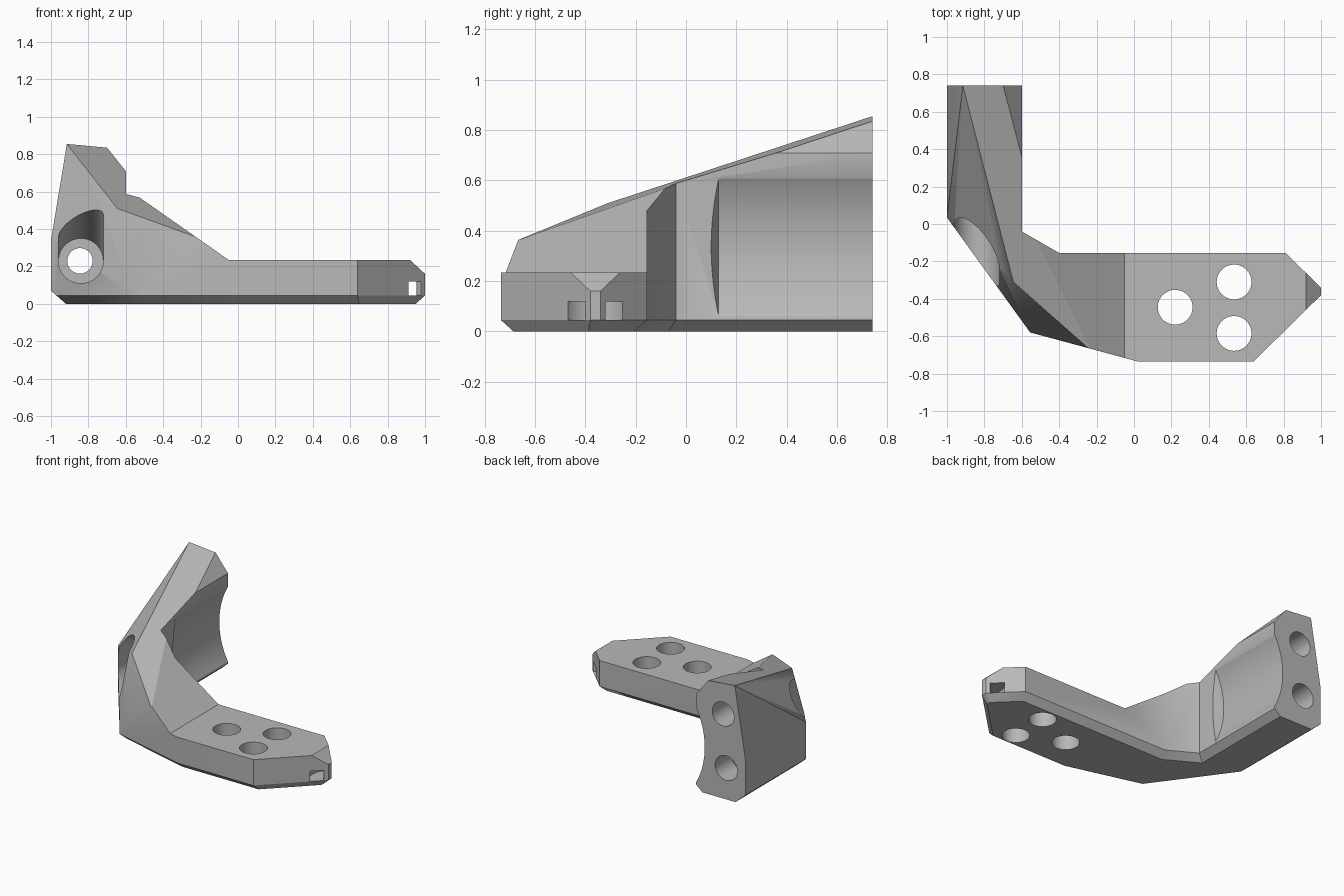
import bpy, bmesh, math
from mathutils import Vector

cube = bpy.data.objects.get("Cube")
if cube:
    bpy.data.objects.remove(cube, do_unlink=True)

grey = bpy.data.materials.new("plain grey")
grey.use_nodes = True
grey.diffuse_color = (0.48, 0.48, 0.48, 1)
grey.node_tree.nodes["Principled BSDF"].inputs["Base Color"].default_value = (0.48, 0.48, 0.48, 1)


def make_object(name, bm):
    bmesh.ops.recalc_face_normals(bm, faces=bm.faces)
    mesh = bpy.data.meshes.new(name)
    bm.to_mesh(mesh)
    bm.free()
    obj = bpy.data.objects.new(name, mesh)
    bpy.context.collection.objects.link(obj)
    mesh.materials.append(grey)
    return obj


def loft(name, rings):
    """Skin equal-length rings of points and cap both ends."""
    bm = bmesh.new()
    rows = [[bm.verts.new(p) for p in ring] for ring in rings]
    n = len(rows[0])
    for a, b in zip(rows, rows[1:]):
        for i in range(n):
            j = (i + 1) % n
            bm.faces.new((a[i], a[j], b[j], b[i]))
    bm.faces.new(rows[0][::-1])
    bm.faces.new(rows[-1])
    return make_object(name, bm)


def circle(axis, u, v, w, r, n=48):
    """Circle at height w on the z axis, or at depth w on the y axis."""
    pts = []
    for i in range(n):
        t = 2 * math.pi * i / n
        a, b = u + r * math.cos(t), v + r * math.sin(t)
        pts.append((a, b, w) if axis == "z" else (a, w, b))
    return pts


def rod(name, axis, u, v, *stations, n=48):
    """Turned solid from (position, radius) stations."""
    return loft(name, [circle(axis, u, v, w, r, n) for w, r in stations])


def side_profile(name, pts, y0, y1):
    return loft(name, [[(x, y, z) for x, z in pts] for y in (y0, y1)])


def carve(target, cutter):
    mod = target.modifiers.new("cut", "BOOLEAN")
    mod.operation = "DIFFERENCE"
    mod.solver = "EXACT"
    mod.object = cutter
    bpy.context.view_layer.objects.active = target
    bpy.ops.object.modifier_apply(modifier=mod.name)
    bpy.data.objects.remove(cutter, do_unlink=True)


def inset(pts, dists):
    """Move each edge of a clockwise outline inward by its own distance."""
    n = len(pts)
    lines = []
    for i in range(n):
        p, q = Vector(pts[i]), Vector(pts[(i + 1) % n])
        d = (q - p).normalized()
        lines.append((p + Vector((d.y, -d.x)) * dists[i], d))
    out = []
    for i in range(n):
        (p, d), (q, e) = lines[i - 1], lines[i]
        out.append(p + d * ((q - p).cross(e) / d.cross(e)))
    return out


# Body: bent plan outline with a chamfered underside
outline = [(-1, .74), (-.6, .74), (-.6, -.04), (-.4, -.155), (.81, -.155), (1, -.34),
           (1, -.38), (.64, -.735), (.02, -.735), (-.555, -.58), (-1, .035)]
lower = inset(outline, [0, .05, .05, .05, .05, .05, .03, .05, .05, .05, .05])
body = loft("angled_bracket", [[(x, y, 0) for x, y in lower],
                               [(x, y, .045) for x, y in outline],
                               [(x, y, 1) for x, y in outline]])

# Sloping top and side facets
peak, shoulder = Vector((-.915, .74, .855)), Vector((-.70, .74, .835))
crest, front = Vector((-.645, -.31, .51)), Vector((-.24, -.667, .365))
corner, toe = Vector((-1, .035, .34)), Vector((-.555, -.58, .05))
across = Vector((0, 1, 0))
facets = [(peak, shoulder, crest), (corner, corner + across, peak), (corner, peak, crest),
          (corner, crest, toe), (crest, front, toe)]
for p, q in (((-1, 0, .07), (-.92, 0, 0)), ((.92, 0, .235), (1, 0, .16))):
    facets.append((Vector(p), Vector(q), Vector(p) + across))
inside = Vector((-.5, -.3, .1))
bm = bmesh.new()
bm.from_mesh(body.data)
for a, b, c in facets:
    normal = (b - a).cross(c - a).normalized()
    if normal.dot(inside - a) > 0:
        normal = -normal
    geom = bm.verts[:] + bm.edges[:] + bm.faces[:]
    bmesh.ops.bisect_plane(bm, geom=geom, dist=1e-5, plane_co=a, plane_no=normal, clear_outer=True)
    bmesh.ops.holes_fill(bm, edges=[e for e in bm.edges if e.is_boundary], sides=0)
bmesh.ops.recalc_face_normals(bm, faces=bm.faces)
bm.to_mesh(body.data)
bm.free()

# Ramp down to the flat mounting plate, and the inner chamfer on the tall arm
carve(body, side_profile("ramp_cut", [(1.2, .235), (-.05, .235), (-.65, .655), (-.65, 1.3), (1.2, 1.3)], -1, 0))
carve(body, side_profile("edge_cut", [(-.74, .885), (-.58, .685), (-.58, 1.1), (-.74, 1.1)], .2, 1))

# Round scoop along the inside of the tall arm
carve(body, rod("scoop_cut", "y", -.095, .335, (.10, .505), (.13, .575), (1, .575), n=128))

# Screw holes in the plate
for x, y in ((.22, -.445), (.535, -.31), (.535, -.585)):
    carve(body, rod("plate_hole_cut", "z", x, y, (-.2, .093), (.5, .093)))

# Flared pocket with a through hole, and holes in the end of the arm
bm = bmesh.new()
for y, z in ((.24, .23), (-.6, .23), (-.6, .658)):
    for p in circle("y", -.84, z, y, .12):
        bm.verts.new(p)
hull = bmesh.ops.convex_hull(bm, input=bm.verts[:])
bmesh.ops.delete(bm, geom=[v for v in hull["geom_interior"] if isinstance(v, bmesh.types.BMVert)], context="VERTS")
carve(body, make_object("pocket_cut", bm))
carve(body, rod("through_hole_cut", "y", -.845, .23, (.1, .068), (.55, .068), (.55001, .09), (.9, .09)))
carve(body, rod("upper_hole_cut", "y", -.82, .62, (.44, .088), (.9, .088)))

# Curved tie slot around the tip
slot = rod("slot_cut", "z", 1, -.36, (.045, .14), (.12, .14))
carve(slot, rod("slot_core", "z", 1, -.36, (-.1, .045), (.3, .045)))
carve(body, slot)

bpy.ops.object.select_all(action="DESELECT")
body.select_set(True)
bpy.context.view_layer.objects.active = body
bpy.ops.object.shade_smooth_by_angle(angle=math.radians(30))
